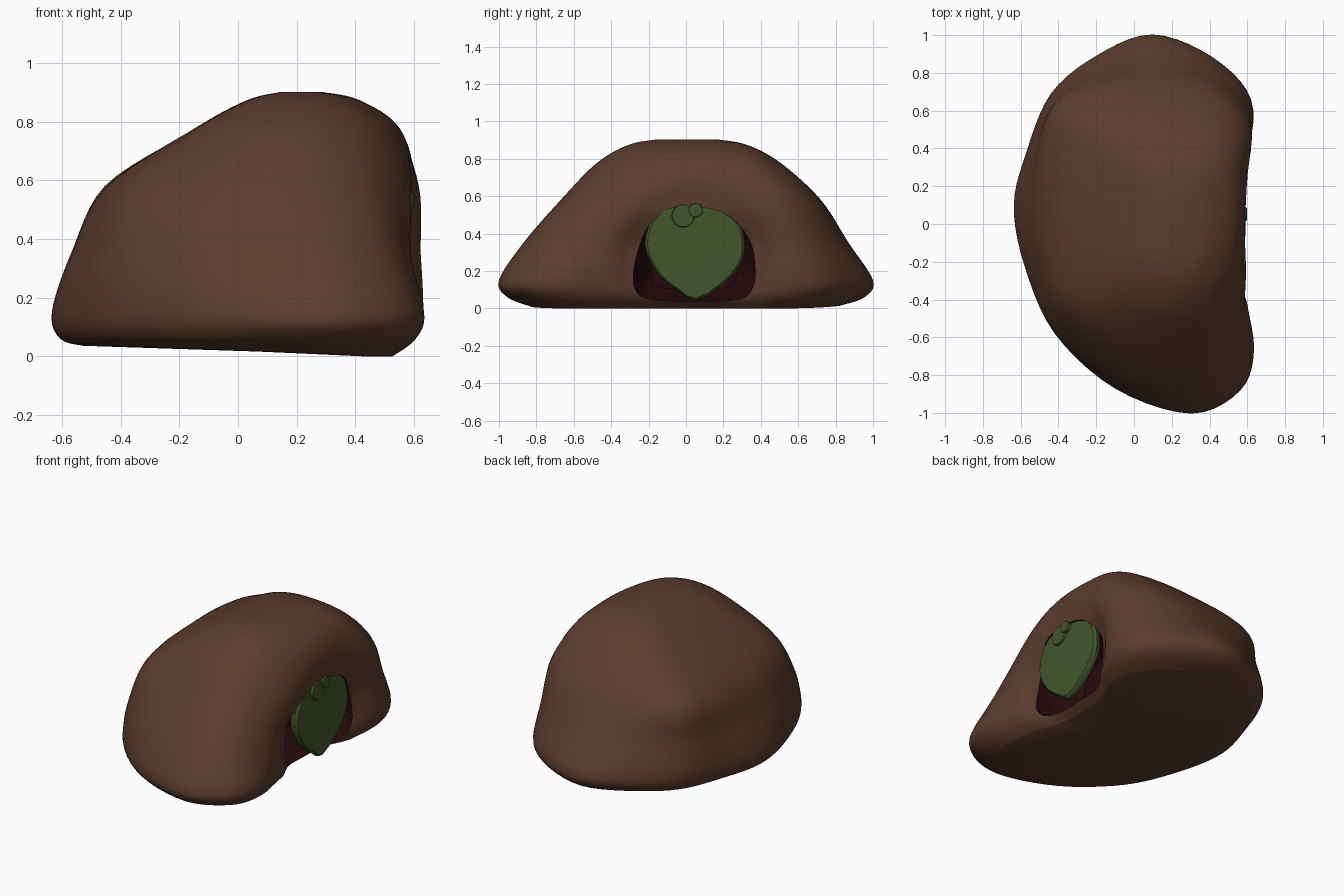
import bpy, bmesh, math
from mathutils import Vector

if "Cube" in bpy.data.objects:
    bpy.data.objects.remove(bpy.data.objects["Cube"])


def material(name, rgb):
    m = bpy.data.materials.new(name)
    m.diffuse_color = (*rgb, 1)
    m.use_nodes = True
    m.node_tree.nodes["Principled BSDF"].inputs["Base Color"].default_value = m.diffuse_color
    return m


BROWN = material("earth_brown", (0.105, 0.046, 0.027))
DARK = material("dark_red_inside", (0.019, 0.003, 0.004))
GREEN = material("leaf_green", (0.055, 0.092, 0.024))


def spline(pts, steps, closed=True):
    """Catmull-Rom curve through the points."""
    pts = [Vector(p) for p in pts]
    n, out = len(pts), []
    get = (lambda i: pts[i % n]) if closed else (lambda i: pts[max(0, min(n - 1, i))])
    for i in range(n if closed else n - 1):
        a, b, c, d = (get(i + k) for k in (-1, 0, 1, 2))
        for s in range(steps):
            t = s / steps
            out.append(0.5 * (2 * b + (c - a) * t + (2 * a - 5 * b + 4 * c - d) * t * t
                              + (3 * b - a - 3 * c + d) * t ** 3))
    return out if closed else out + [pts[-1]]


def loft(name, rings, mats, index=0):
    """Skin a stack of equal rings and close both ends."""
    bm = bmesh.new()
    rows = [[bm.verts.new(p) for p in r] for r in rings]
    n = len(rows[0])
    for a, b in zip(rows, rows[1:]):
        for i in range(n):
            bm.faces.new((a[i], a[(i + 1) % n], b[(i + 1) % n], b[i]))
    for row in (rows[0], rows[-1]):
        mid = bm.verts.new(sum((v.co for v in row), Vector()) / n)
        for i in range(n):
            bm.faces.new((row[i], row[(i + 1) % n], mid))
    bmesh.ops.recalc_face_normals(bm, faces=bm.faces)
    for f in bm.faces:
        f.material_index = index
    me = bpy.data.meshes.new(name)
    bm.to_mesh(me)
    bm.free()
    ob = bpy.data.objects.new(name, me)
    bpy.context.collection.objects.link(ob)
    for m in mats:
        me.materials.append(m)
    return ob


def smooth(ob, angle=40):
    bpy.ops.object.select_all(action='DESELECT')
    ob.select_set(True)
    bpy.context.view_layer.objects.active = ob
    bpy.ops.object.shade_smooth_by_angle(angle=math.radians(angle))


# Horizontal contours of the mound, counter-clockwise from the right side
low = [(.60, 0), (.61, .35), (.62, .66), (.42, .88), (.10, 1), (-.20, .89), (-.44, .69), (-.57, .38),
       (-.635, .1), (-.58, -.22), (-.42, -.58), (-.10, -.87), (.30, -1), (.56, -.88), (.635, -.66), (.59, -.35)]
mid = [(.60, 0), (.61, .3), (.61, .6), (.42, .79), (.12, .87), (-.2, .81), (-.43, .64), (-.53, .38),
       (-.57, .1), (-.53, -.22), (-.41, -.53), (-.12, -.77), (.26, -.87), (.49, -.78), (.58, -.58), (.59, -.33)]
high = [(.605, 0), (.61, .28), (.60, .52), (.42, .68), (.12, .72), (-.2, .7), (-.39, .6), (-.45, .38),
        (-.45, .1), (-.43, -.16), (-.35, -.43), (-.1, -.6), (.22, -.67), (.42, -.61), (.53, -.46), (.59, -.27)]
roof = [(.55, 0), (.55, .2), (.52, .38), (.4, .48), (.16, .51), (-.01, .48), (-.11, .39), (-.14, .22),
        (-.15, .05), (-.15, -.12), (-.12, -.29), (.0, -.42), (.2, -.48), (.36, -.43), (.46, -.33), (.52, -.18)]


def level(ring, z, s=1.0, sy=None, cx=0.0):
    sy = sy or s
    return [Vector((cx + (x - cx) * s, y * sy, z)) for x, y in ring]


under = [Vector((p.x, p.y, .02 - .04 * max(-.4, min(.5, p.x)))) for p in level(low, 0, .83)]
stack = [under, level(low, .06, .955), level(low, .15), level(mid, .35), level(high, .58),
         level(roof, .775), level(roof, .873, .55, .65, .25), level(roof, .902, .2, .35, .22)]
rows = [spline(r, 5) for r in stack]
columns = [spline(c, 6, False) for c in zip(*rows)]
rings = [list(r) for r in zip(*columns)]

# Press the soft rim around the opening inwards, less so under the brow
for r in rings:
    for p in r:
        if p.x > .35:
            d = math.hypot((p.y - .045) / .33, (p.z - .27) / .31)
            t = max(0, min(1, (1.4 - d) / .5))
            brow = max(.35, min(1, 1 - (p.z - .35) / .25))
            p.x -= .07 * brow * t * t * (3 - 2 * t)
mound = loft("earth_mound", rings, [BROWN, DARK])

# Arched hollow cut into the right side
arch = spline([(-.2, .05), (-.27, .1), (-.28, .2), (-.25, .33), (-.2, .44), (-.1, .53), (.05, .545),
               (.2, .51), (.29, .44), (.35, .34), (.37, .22), (.36, .12), (.29, .05), (.05, .04)], 3)
cutter = loft("hollow_cutter", [[Vector((x, .045 + (p.x - .045) * s, .25 + (p.y - .25) * s)) for p in arch]
                                for x, s in ((.25, .7), (.36, .95), (.46, 1), (.8, 1))],
              [BROWN, DARK], 1)
cutter.hide_render = True
mod = mound.modifiers.new("hollow", 'BOOLEAN')
mod.operation, mod.solver, mod.object = 'DIFFERENCE', 'EXACT', cutter
bpy.context.view_layer.objects.active = mound
bpy.ops.object.modifier_apply(modifier=mod.name)
bpy.data.objects.remove(cutter)
smooth(mound, 50)


def leaf(name, outline, x, thick, centre):
    """Nearly flat leaf with a rounded edge, facing the right side."""
    cy, cz = centre
    steps = ((x - thick, .97), (x - thick * .4, 1), (x - thick * .05, .95), (x, .5))
    rr = [[Vector((px, cy + (p.x - cy) * s, cz + (p.y - cz) * s)) for p in outline] for px, s in steps]
    smooth(loft(name, rr, [GREEN]), 50)


# Big leaf hanging over the hollow
leaf("door_leaf", spline([(.05, .04), (.19, .12), (.29, .23), (.315, .33), (.29, .45), (.2, .525),
                          (.05, .56), (-.1, .545), (-.17, .49), (-.215, .39), (-.21, .29),
                          (-.14, .17), (-.04, .09)], 2), .575, .05, (.05, .32))

# Two little round leaves at its top
for i, (y, z, r, x) in enumerate(((-.015, .495, .062, .590), (.052, .525, .038, .598))):
    circle = [Vector((y + r * math.cos(k * math.pi / 8), z + r * math.sin(k * math.pi / 8))) for k in range(16)]
    leaf(f"small_leaf_{i + 1}", circle, x, .03, (y, z))
